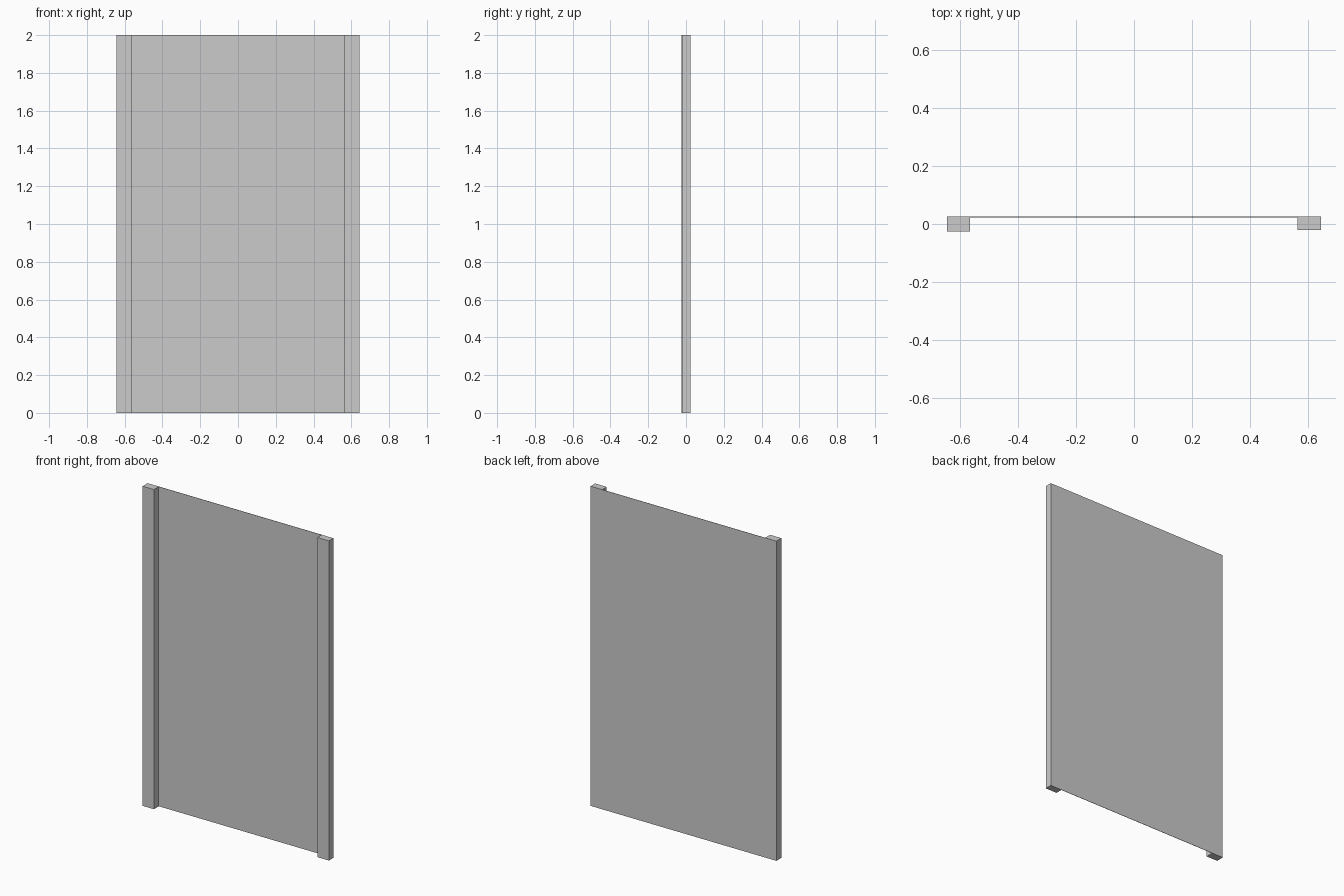
import bpy
import bmesh

if "Cube" in bpy.data.objects:
    bpy.data.objects.remove(bpy.data.objects["Cube"])

HEIGHT = 2.0
HALF_W = 0.643
BACK, FRONT_L, FRONT_R = 0.025, -0.025, -0.020
SKIN = 0.023                      # front face of the thin sheet
IN_L, IN_R = -0.565, 0.563        # inner faces of the two posts


def extrude_profile(name, points, height):
    """Extrude a closed floor-plan outline straight up."""
    bm = bmesh.new()
    face = bm.faces.new([bm.verts.new((x, y, 0)) for x, y in points])
    top = bmesh.ops.extrude_face_region(bm, geom=[face])["geom"]
    verts = [g for g in top if isinstance(g, bmesh.types.BMVert)]
    bmesh.ops.translate(bm, verts=verts, vec=(0, 0, height))
    bmesh.ops.recalc_face_normals(bm, faces=bm.faces)
    mesh = bpy.data.meshes.new(name)
    bm.to_mesh(mesh)
    bm.free()
    obj = bpy.data.objects.new(name, mesh)
    bpy.context.collection.objects.link(obj)
    return obj


# Thin sheet with a post along each side, one seamless flush back
extrude_profile("panel_with_side_posts", [
    (-HALF_W, BACK), (-HALF_W, FRONT_L), (IN_L, FRONT_L), (IN_L, SKIN),
    (IN_R, SKIN), (IN_R, FRONT_R), (HALF_W, FRONT_R), (HALF_W, BACK),
], HEIGHT)
